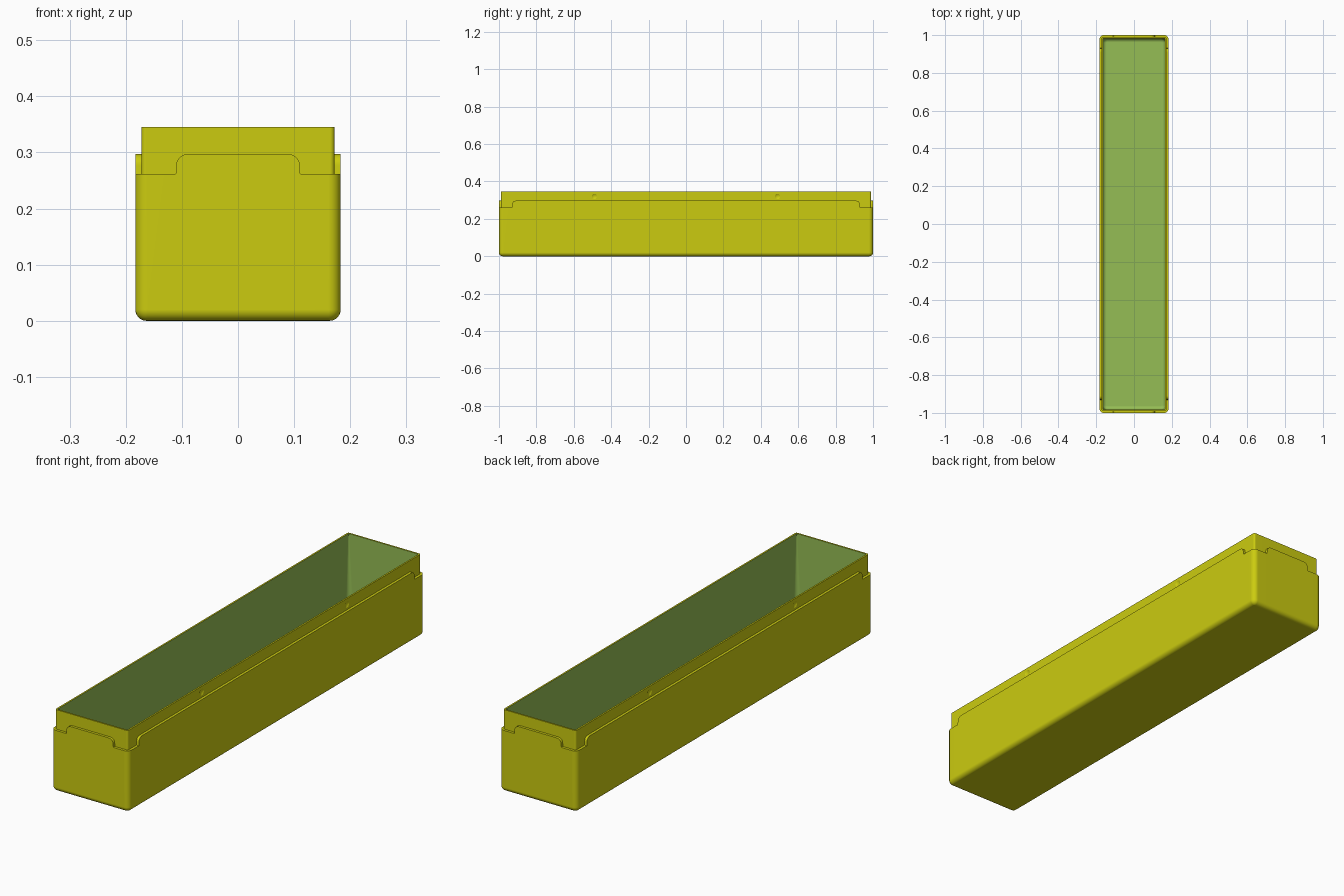
import bpy
import bmesh
from math import sin, cos, pi
from mathutils import Matrix

old = bpy.data.objects.get("Cube")
if old:
    bpy.data.objects.remove(old)


def material(name, rgb):
    mat = bpy.data.materials.new(name)
    mat.use_nodes = True
    mat.diffuse_color = (*rgb, 1)
    mat.node_tree.nodes["Principled BSDF"].inputs["Base Color"].default_value = (*rgb, 1)
    return mat


yellow = material("olive yellow", (0.6, 0.6, 0.005))
green = material("leaf green", (0.30, 0.51, 0.09))

HX, HY = 0.183, 1.0          # outer half sizes
STEP, LIP = 0.011, 0.007     # ledge width, lip thickness
LEDGE, RISE, TOP = 0.262, 0.035, 0.345
FILLET, FLOOR = 0.02, 0.02
SEG = 6


def step_profile(half, r=0.02):
    """Raised tab along one side: (position, height) pairs, + to -."""
    pts = [(half + 0.001, 0)]
    for i in range(SEG + 1):
        a = pi / 2 * i / SEG
        pts.append((half - r + r * cos(a), RISE - r + r * sin(a)))
    return pts + [(-u, h) for u, h in reversed(pts)]


END_TAB, SIDE_TAB = step_profile(0.11), step_profile(0.93)


def ring(bm, inset, r, z, stepped=False):
    """Rounded rectangle of vertices, optionally following the tabs."""
    hx, hy = HX - inset, HY - inset
    signs = [(1, 1), (-1, 1), (-1, -1), (1, -1)]
    verts = []
    for k, (sx, sy) in enumerate(signs):
        for i in range(SEG + 1):
            a = pi / 2 * (k + i / SEG)
            verts.append(bm.verts.new((sx * (hx - r) + r * cos(a),
                                       sy * (hy - r) + r * sin(a), z)))
        for u, h in (SIDE_TAB if k % 2 else END_TAB):
            x, y = [(u, hy), (-hx, u), (-u, -hy), (hx, -u)][k]
            verts.append(bm.verts.new((x, y, z + h * stepped)))
    return verts


# Body: loft from the underside, up the outside, over the lip, down the inside
bm = bmesh.new()
rings = []
for i in range(SEG + 1):
    a = pi / 2 * i / SEG
    inset = FILLET * (1 - sin(a))
    rings.append(ring(bm, inset, 0.022 - inset, FILLET * (1 - cos(a))))
rings.append(ring(bm, 0, 0.022, LEDGE, True))
rings.append(ring(bm, STEP, 0.008, LEDGE, True))
rings.append(ring(bm, STEP, 0.008, TOP))
inner_start = len(rings)
wall = STEP + LIP
rings.append(ring(bm, wall, 0.003, TOP))
for i in range(SEG + 1):
    a = pi / 2 * i / SEG
    inset = FILLET * (1 - cos(a))
    rings.append(ring(bm, wall + inset, 0.022 - inset, FLOOR + FILLET * (1 - sin(a))))

for n, (lower, upper) in enumerate(zip(rings, rings[1:])):
    for i in range(len(lower)):
        j = (i + 1) % len(lower)
        face = bm.faces.new((lower[i], lower[j], upper[j], upper[i]))
        face.material_index = int(n >= inner_start)
bm.faces.new(list(reversed(rings[0])))
bm.faces.new(rings[-1]).material_index = 1
bmesh.ops.recalc_face_normals(bm, faces=bm.faces)


def finish(bm, name, mats):
    mesh = bpy.data.meshes.new(name)
    bm.to_mesh(mesh)
    bm.free()
    for mat in mats:
        mesh.materials.append(mat)
    obj = bpy.data.objects.new(name, mesh)
    bpy.context.collection.objects.link(obj)
    return obj


body = finish(bm, "box_body", [yellow, green])

# Snap dimples on both long sides of the lip
RADIUS, DEPTH = 0.0265, 0.004
bm = bmesh.new()
for side in (-1, 1):
    for y in (-0.49, 0.49):
        x = side * (HX - STEP + RADIUS - DEPTH)
        bmesh.ops.create_uvsphere(
            bm, u_segments=32, v_segments=32, radius=RADIUS,
            matrix=Matrix.Translation((x, y, 0.32)) @ Matrix.Rotation(pi / 2, 4, "Y"))
cutter = finish(bm, "dimple_cutter", [yellow])
cutter.hide_render = True

# Trim the cutters so they only touch the lip
bm = bmesh.new()
bm.from_mesh(cutter.data)
geom = bm.verts[:] + bm.edges[:] + bm.faces[:]
cut = bmesh.ops.bisect_plane(bm, geom=geom, plane_co=(0, 0, LEDGE + RISE + 0.004),
                             plane_no=(0, 0, -1), clear_outer=True)
bmesh.ops.holes_fill(bm, edges=[e for e in bm.edges if e.is_boundary])
bmesh.ops.recalc_face_normals(bm, faces=bm.faces)
bm.to_mesh(cutter.data)
bm.free()

bpy.ops.object.select_all(action="DESELECT")
bpy.context.view_layer.objects.active = body
body.select_set(True)
mod = body.modifiers.new("dimples", "BOOLEAN")
mod.operation = "DIFFERENCE"
mod.solver = "EXACT"
mod.object = cutter
bpy.ops.object.modifier_apply(modifier=mod.name)
bpy.data.objects.remove(cutter)

# Smooth fillets, flat walls
bpy.ops.object.shade_smooth_by_angle(angle=pi / 6)
weighted = body.modifiers.new("flat_walls", "WEIGHTED_NORMAL")
weighted.keep_sharp = True
